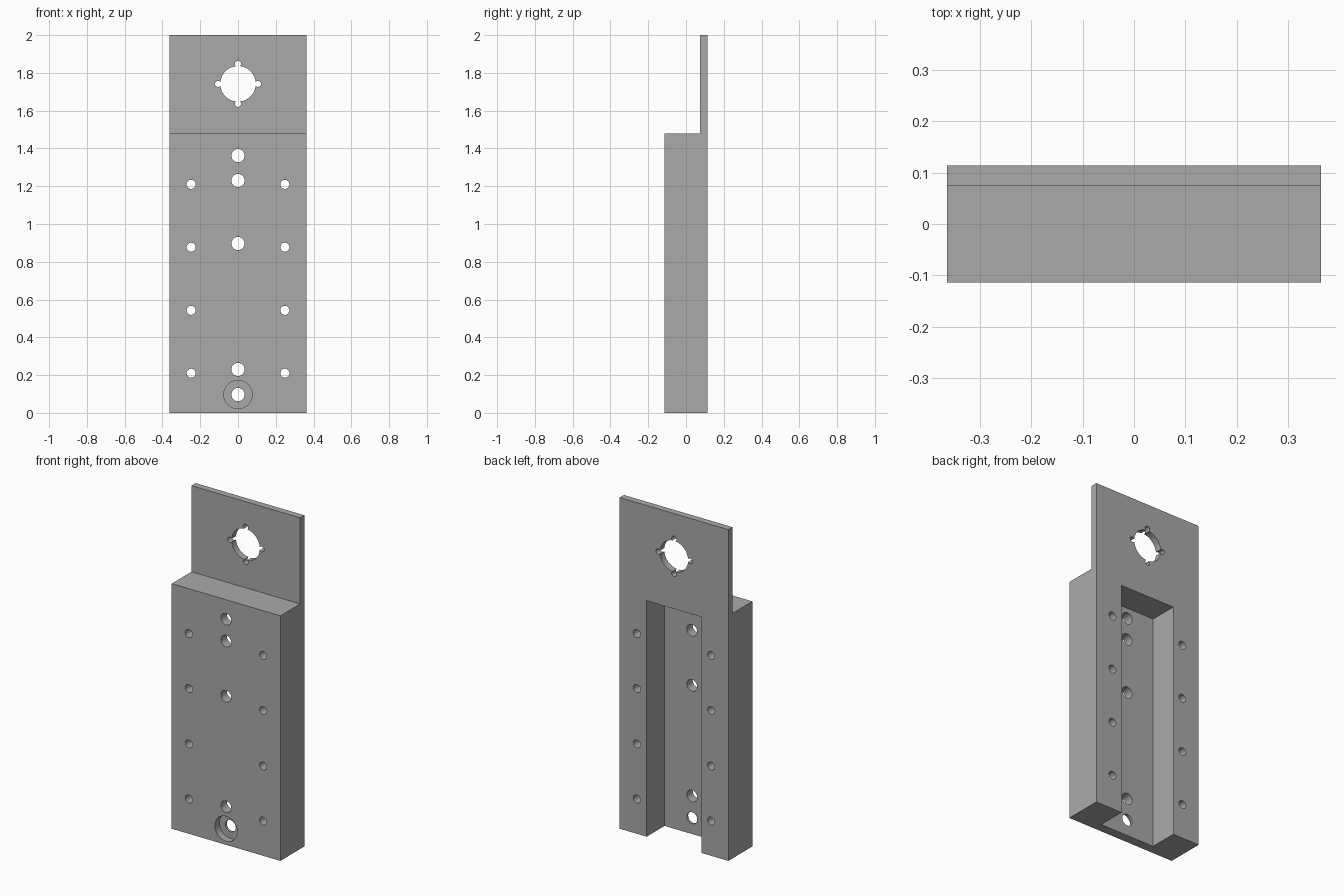
import bpy, bmesh, math
from mathutils import Matrix

if "Cube" in bpy.data.objects:
    bpy.data.objects.remove(bpy.data.objects["Cube"])

HALF_W, BACK, FRONT = 0.363, 0.114, -0.114

grey = bpy.data.materials.new("plain grey")
grey.diffuse_color = (0.4, 0.4, 0.4, 1)
grey.use_nodes = True
grey.node_tree.nodes["Principled BSDF"].inputs["Base Color"].default_value = grey.diffuse_color


def new_object(name, bm):
    bmesh.ops.recalc_face_normals(bm, faces=bm.faces)
    mesh = bpy.data.meshes.new(name)
    bm.to_mesh(mesh)
    bm.free()
    ob = bpy.data.objects.new(name, mesh)
    bpy.context.collection.objects.link(ob)
    return ob


def extrude_profile(name, profile, half_width):
    """Extrude a (y, z) outline along x."""
    bm = bmesh.new()
    face = bm.faces.new([bm.verts.new((-half_width, y, z)) for y, z in profile])
    ext = bmesh.ops.extrude_face_region(bm, geom=[face])
    verts = [v for v in ext["geom"] if isinstance(v, bmesh.types.BMVert)]
    bmesh.ops.translate(bm, verts=verts, vec=(2 * half_width, 0, 0))
    return new_object(name, bm)


def cut(cutter):
    """Subtract a cutter from the bracket and discard it."""
    cutter.hide_render = True
    mod = bracket.modifiers.new("cut", 'BOOLEAN')
    mod.operation, mod.solver, mod.object = 'DIFFERENCE', 'EXACT', cutter
    bpy.ops.object.modifier_apply(modifier=mod.name)
    bpy.data.objects.remove(cutter)


def drill(x, z, r, y0=-0.3, y1=0.3, segments=32):
    """Cut a round hole along y."""
    bm = bmesh.new()
    place = Matrix.Translation((x, (y0 + y1) / 2, z)) @ Matrix.Rotation(math.pi / 2, 4, 'X')
    bmesh.ops.create_cone(bm, cap_ends=True, segments=segments, radius1=r,
                          radius2=r, depth=y1 - y0, matrix=place)
    cut(new_object("hole_cutter", bm))


# Stepped block with a thin upright plate
bracket = extrude_profile("mounting_bracket", [
    (FRONT, 0), (BACK, 0), (BACK, 2), (0.074, 2), (0.074, 1.48), (FRONT, 1.48)], HALF_W)
bracket.data.materials.append(grey)
bpy.context.view_layer.objects.active = bracket
bracket.select_set(True)

# Channel in the back, open at the bottom
cut(extrude_profile("channel_cutter", [
    (-0.057, -0.1), (0.3, -0.1), (0.3, 1.425), (-0.057, 1.425)], 0.183))

# Large plate opening with four small round notches
drill(0, 1.742, 0.094, segments=64)
for dx, dz in ((1, 0), (-1, 0), (0, 1), (0, -1)):
    drill(0.106 * dx, 1.742 + 0.106 * dz, 0.016, segments=24)

# Centre row of holes, the lowest one counterbored
for z in (0.097, 0.23, 0.897, 1.23, 1.362):
    drill(0, z, 0.035)
drill(0, 0.097, 0.075, y1=FRONT + 0.043, segments=48)

# Side rows of screw holes
for z in (0.21, 0.543, 0.877, 1.21):
    for side in (-1, 1):
        drill(0.248 * side, z, 0.024)

bpy.ops.object.shade_smooth_by_angle(angle=math.radians(30))
